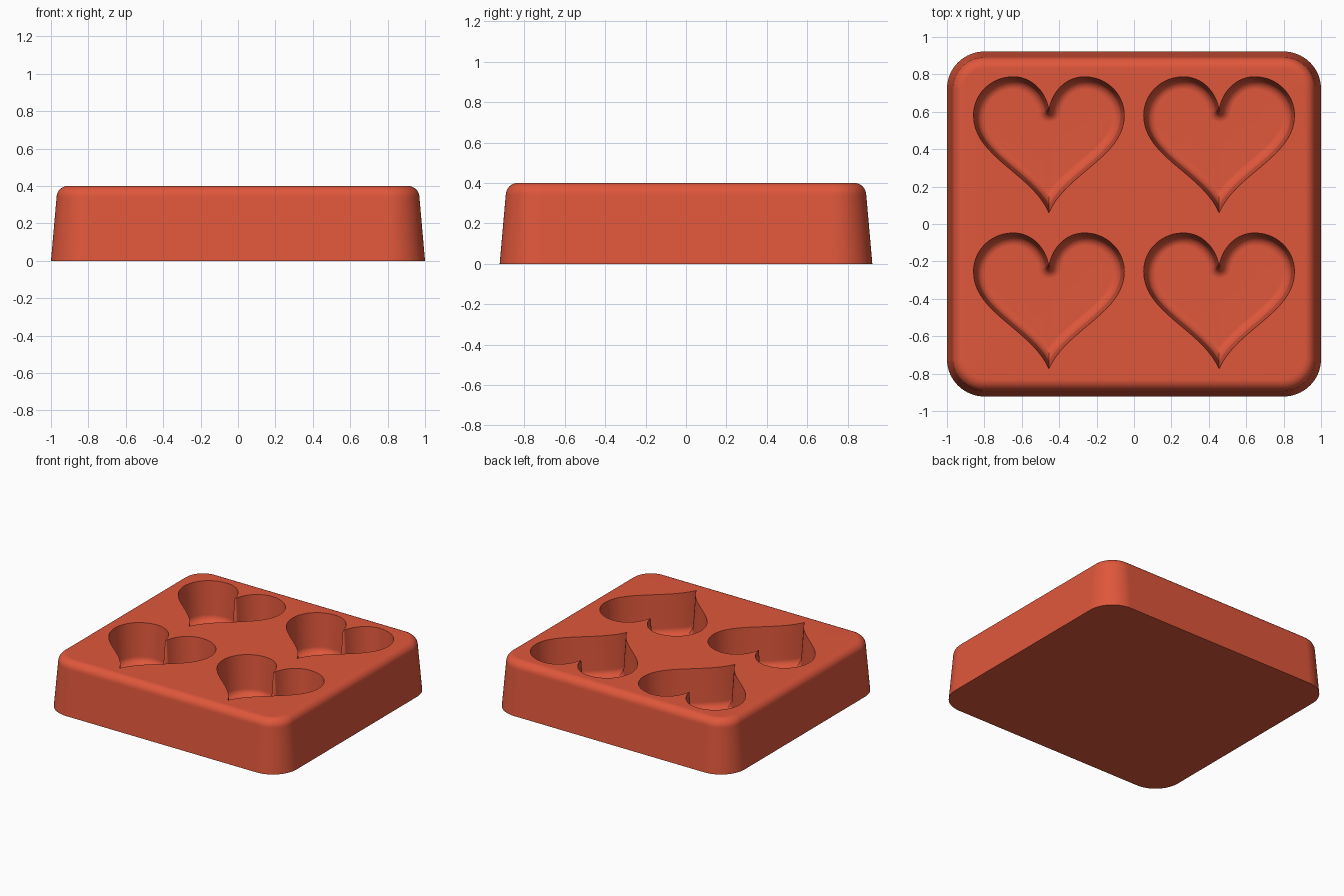
import bpy, bmesh, math
from mathutils import Vector
from mathutils.geometry import interpolate_bezier

cube = bpy.data.objects.get("Cube")
if cube:
    bpy.data.objects.remove(cube, do_unlink=True)

HEIGHT, FLOOR = 0.4, 0.1
HALF_X, HALF_Y, CORNER = 1.0, 0.922, 0.2
TOP_ROUND, FLOOR_ROUND = 0.06, 0.05
WALL_DRAFT, POCKET_DRAFT = 0.03, 0.017
STEPS = 8

silicone = bpy.data.materials.new("terracotta_red")
silicone.use_nodes = True
colour = (0.74, 0.095, 0.044, 1)
silicone.diffuse_color = colour
silicone.node_tree.nodes["Principled BSDF"].inputs["Base Color"].default_value = colour


def tray_outline(inset):
    """Rounded rectangle, moved inward by inset."""
    r = CORNER - inset
    points = []
    for quarter, (sx, sy) in enumerate([(1, 1), (-1, 1), (-1, -1), (1, -1)]):
        for i in range(2 * STEPS + 1):
            a = (quarter + i / (2 * STEPS)) * math.pi / 2
            points.append(Vector((sx * (HALF_X - CORNER) + r * math.cos(a),
                                  sy * (HALF_Y - CORNER) + r * math.sin(a))))
    return points


def half_heart():
    """Right half from cleft to tip, as (point, inward normal) pairs."""
    curves = [
        [(0, .61), (.02, .72), (.10, .787), (.19, .787)],
        [(.19, .787), (.31, .787), (.403, .695), (.403, .58)],
        [(.403, .58), (.403, .36), (.09, .27), (0, .06)],
    ]
    path = []
    for a, b, c, d in curves:
        pts = interpolate_bezier(Vector(a), Vector(b), Vector(c), Vector(d), 20)
        path += [p.xy for p in (pts if not path else pts[1:])]
    pairs = []
    for i, p in enumerate(path):
        t = (path[min(i + 1, len(path) - 1)] - path[max(i - 1, 0)]).normalized()
        pairs.append((p, Vector((t.y, -t.x))))
    # fan of normals around the cleft
    end = math.atan2(pairs[0][1].y, pairs[0][1].x)
    fan = []
    for i in range(STEPS):
        a = -math.pi / 2 + (end + math.pi / 2) * i / STEPS
        fan.append((path[0], Vector((math.cos(a), math.sin(a)))))
    return fan + pairs


HALF = half_heart()


def heart_outline(inset, centre):
    right = [p + n * inset for p, n in HALF]
    # both sides meet in a crease at the tip
    for i in range(STEPS, len(right)):
        if right[i].x <= 0 and i > STEPS + 5:
            a, b = right[i - 1], right[i]
            meet = a.lerp(b, a.x / (a.x - b.x))
            right[i:] = [Vector((0, meet.y))] * (len(right) - i)
            break
    right[0].x = 0
    left = [Vector((-p.x, p.y)) for p in reversed(right[1:-1])]
    return [p + centre for p in right + left]


def add_ring(bm, points, z):
    return [bm.verts.new((p.x, p.y, z)) for p in points]


def bridge(bm, rings):
    for low, high in zip(rings, rings[1:]):
        n = len(low)
        for i in range(n):
            j = (i + 1) % n
            bm.faces.new((low[i], low[j], high[j], high[i]))


bm = bmesh.new()

# tray wall with drafted sides and a rounded top edge
profile = [(0, 0)]
for i in range(STEPS + 1):
    a = math.pi / 2 * i / STEPS
    profile.append((WALL_DRAFT + TOP_ROUND * (1 - math.cos(a)),
                    HEIGHT - TOP_ROUND * (1 - math.sin(a))))
rings = [add_ring(bm, tray_outline(d), z) for d, z in profile]
bridge(bm, rings)
bm.faces.new(rings[0])

# heart pockets with a rounded floor edge
profile = [(0, HEIGHT)]
for i in range(STEPS + 1):
    a = math.pi / 2 * i / STEPS
    profile.append((POCKET_DRAFT + FLOOR_ROUND * (1 - math.cos(a)),
                    FLOOR + FLOOR_ROUND * (1 - math.sin(a))))
for cx in (-0.455, 0.455):
    for dy in (0, -0.835):
        rings = [add_ring(bm, heart_outline(d, Vector((cx, dy))), z) for d, z in profile]
        bridge(bm, rings)
        bm.faces.new(rings[-1])

# flat top around the pockets
bmesh.ops.remove_doubles(bm, verts=bm.verts, dist=0.0002)
rim = [e for e in bm.edges if e.is_boundary and all(v.co.z > HEIGHT - 0.001 for v in e.verts)]
bmesh.ops.triangle_fill(bm, edges=rim, use_beauty=True)
bmesh.ops.recalc_face_normals(bm, faces=bm.faces)

mesh = bpy.data.meshes.new("heart_mould")
bm.to_mesh(mesh)
bm.free()
mesh.materials.append(silicone)
mould = bpy.data.objects.new("heart_mould", mesh)
bpy.context.collection.objects.link(mould)

bpy.ops.object.select_all(action='DESELECT')
mould.select_set(True)
bpy.context.view_layer.objects.active = mould
bpy.ops.object.shade_smooth_by_angle(angle=math.radians(30))
weighted = mould.modifiers.new("even_shading", 'WEIGHTED_NORMAL')
weighted.keep_sharp = True
